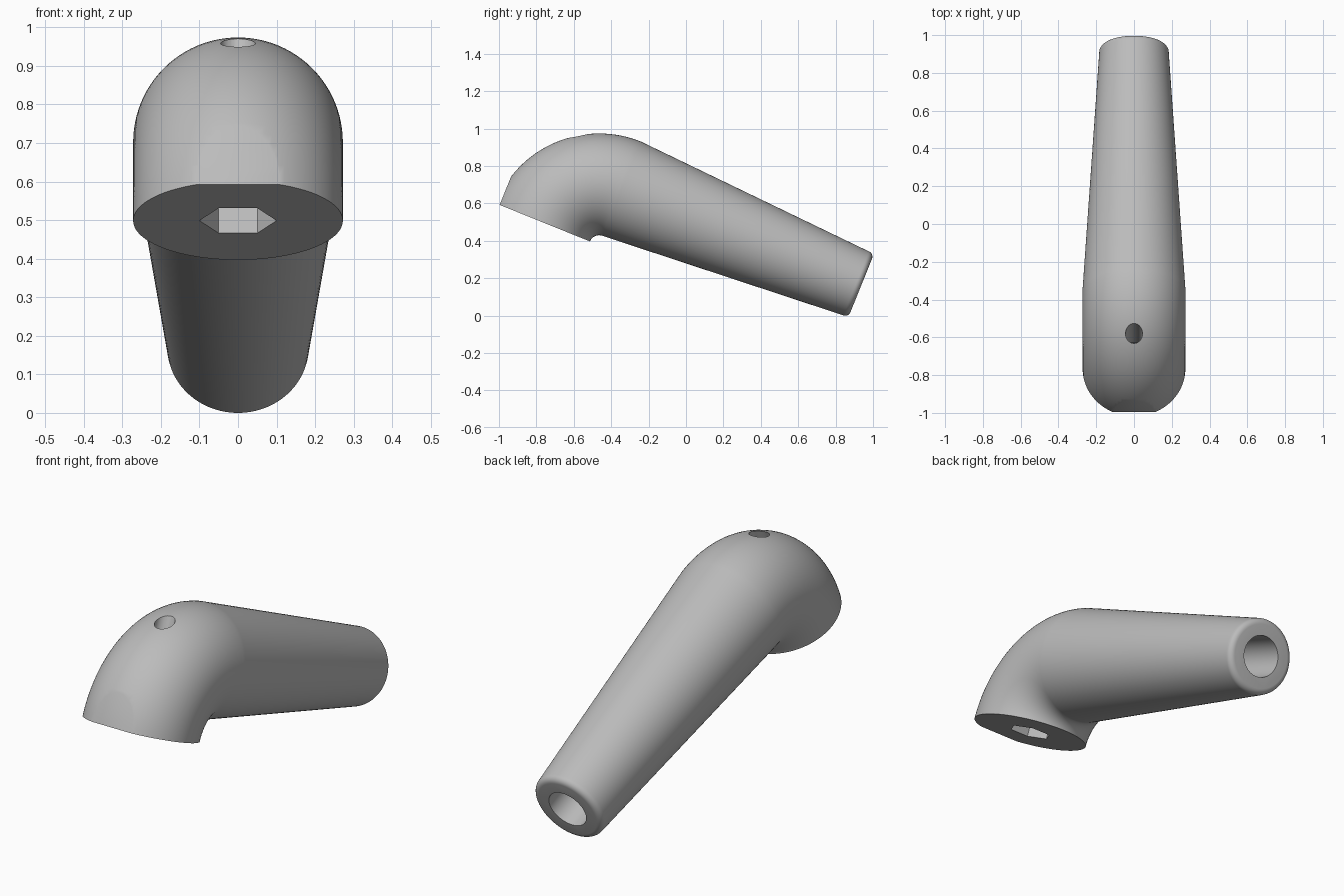
import bpy
import bmesh
from math import sin, cos, pi, radians
from mathutils import Matrix, Vector

cube = bpy.data.objects.get("Cube")
if cube:
    bpy.data.objects.remove(cube, do_unlink=True)

# Working frame: y runs along the handle, z across it; tilted at the end
SIDES = 96
RADIUS = 0.272
BEND = 0.325
PIVOT = Vector((0, -0.58, 0.181))
AXIS_Z = PIVOT.z + BEND
FACE_Y = PIVOT.y - BEND
END_Y = 0.80
END_RADIUS = 0.184
FILLET = 0.03
TILT = Matrix.Rotation(radians(-22), 4, 'X')

grey = bpy.data.materials.new("plain grey")
grey.use_nodes = True
colour = (0.5, 0.5, 0.5, 1)
grey.diffuse_color = colour
grey.node_tree.nodes["Principled BSDF"].inputs["Base Color"].default_value = colour


def make_object(name, bm):
    bmesh.ops.recalc_face_normals(bm, faces=bm.faces)
    mesh = bpy.data.meshes.new(name)
    bm.to_mesh(mesh)
    bm.free()
    mesh.materials.append(grey)
    obj = bpy.data.objects.new(name, mesh)
    bpy.context.collection.objects.link(obj)
    return obj


def cylinder(name, sides, radius, start, end):
    """Closed prism running between two points."""
    start, end = Vector(start), Vector(end)
    axis = end - start
    spin = Vector((0, 0, 1)).rotation_difference(axis).to_matrix().to_4x4()
    bm = bmesh.new()
    bmesh.ops.create_cone(bm, cap_ends=True, segments=sides, radius1=radius,
                          radius2=radius, depth=axis.length,
                          matrix=Matrix.Translation((start + end) / 2) @ spin)
    return make_object(name, bm)


# Stations of the body: centre, "up" direction of the ring, radius
stations = []
for i in range(33):
    a = pi / 2 * i / 32
    out = Vector((0, -cos(a), sin(a)))
    stations.append((PIVOT + out * BEND, out, RADIUS))
up = Vector((0, 0, 1))
stations.append((Vector((0, END_Y - FILLET, AXIS_Z)), up, END_RADIUS))
for i in range(1, 7):
    a = pi / 2 * i / 6
    stations.append((Vector((0, END_Y - FILLET + FILLET * sin(a), AXIS_Z)), up,
                     END_RADIUS - FILLET + FILLET * cos(a)))

# Elbow and tapered handle as one skin
bm = bmesh.new()
rings = []
for centre, out, r in stations:
    rings.append([bm.verts.new(centre + Vector((r * cos(t), 0, 0)) + out * r * sin(t))
                  for t in (2 * pi * k / SIDES for k in range(SIDES))])
for low, high in zip(rings, rings[1:]):
    for k in range(SIDES):
        n = (k + 1) % SIDES
        bm.faces.new((low[k], low[n], high[n], high[k]))
bm.faces.new(rings[0])
bm.faces.new(rings[-1])
body = make_object("bent_handle", bm)

# Cutters: flat nose, hexagonal socket, pin hole and handle bore
bm = bmesh.new()
bmesh.ops.create_cube(bm, size=1, matrix=Matrix.Translation(
    (0, FACE_Y - 0.249 - 0.5, 0.3)))
cutters = [
    make_object("nose_cutter", bm),
    cylinder("hex_socket_cutter", 6, 0.1, (0, FACE_Y, 0), (0, FACE_Y, 0.44)),
    cylinder("pin_hole_cutter", 32, 0.045, (0, FACE_Y, 0.3), (0, FACE_Y, 1)),
    cylinder("bore_cutter", 48, 0.1, (0, 0.2, AXIS_Z), (0, 1, AXIS_Z)),
]
# Put the hexagon's corners on the left and right
hexagon = cutters[1].data
middle = Matrix.Translation((0, FACE_Y, 0))
if max(v.co.x for v in hexagon.vertices) < 0.095:
    hexagon.transform(middle @ Matrix.Rotation(pi / 6, 4, 'Z') @ middle.inverted())

bpy.context.view_layer.objects.active = body
for cutter in cutters:
    cutter.hide_render = True
    mod = body.modifiers.new("cut", 'BOOLEAN')
    mod.operation = 'DIFFERENCE'
    mod.solver = 'EXACT'
    mod.object = cutter
    bpy.ops.object.modifier_apply(modifier=mod.name)
    bpy.data.objects.remove(cutter, do_unlink=True)

# Tilt the handle, then stand it on the ground and centre it
body.data.transform(TILT)
ys = [v.co.y for v in body.data.vertices]
zs = [v.co.z for v in body.data.vertices]
body.data.transform(Matrix.Translation((0, -(min(ys) + max(ys)) / 2, -min(zs))))

for other in bpy.context.selected_objects:
    other.select_set(False)
body.select_set(True)
bpy.ops.object.shade_smooth_by_angle(angle=radians(30))
